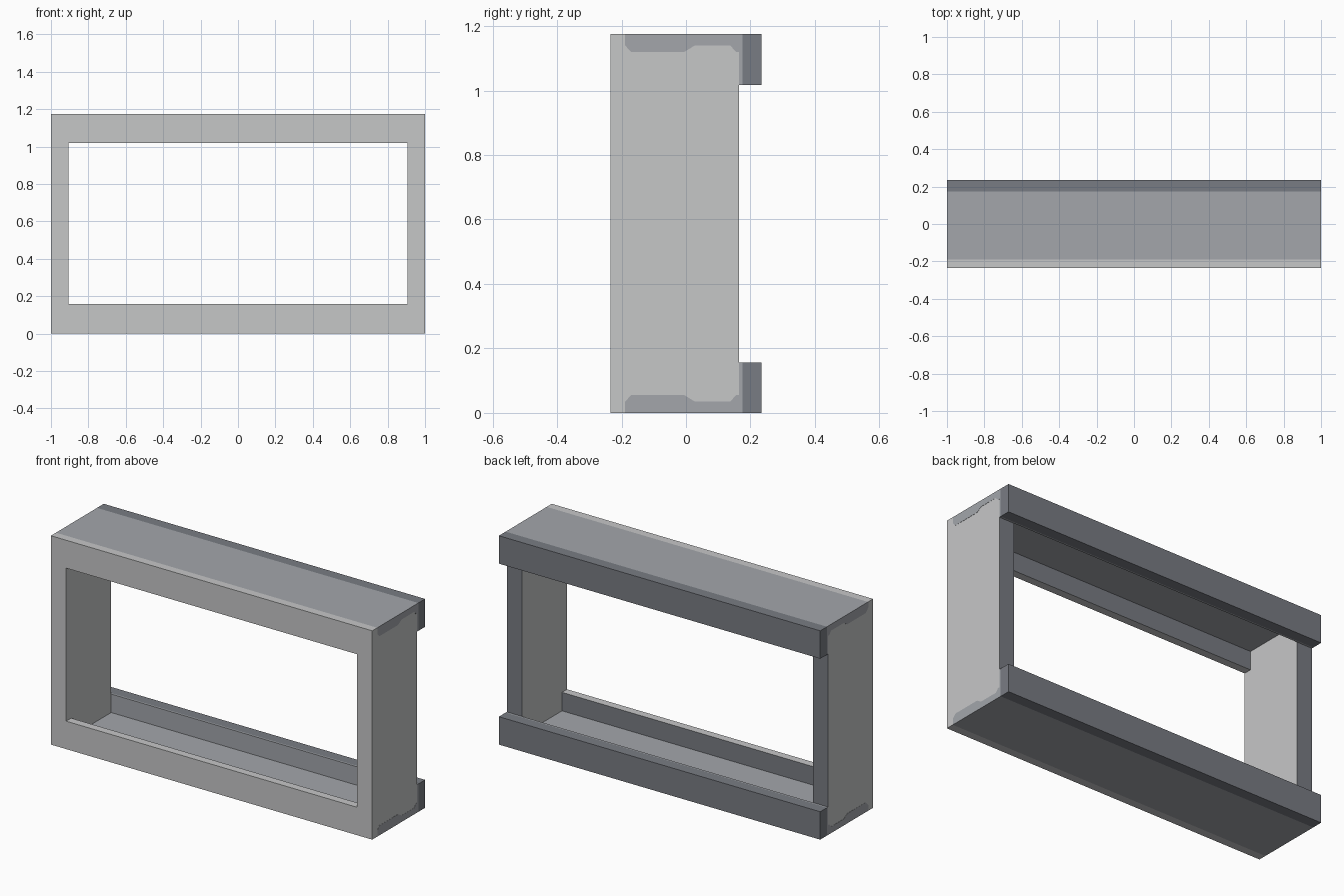
import bpy, bmesh

if "Cube" in bpy.data.objects:
    bpy.data.objects.remove(bpy.data.objects["Cube"])

H = 1.175      # total height
LIP = 0.157    # height of front lips and back rails
T = 0.053      # thickness of top and bottom boards
W = 0.095      # thickness of side boards
Y0, Y1 = -0.235, 0.235
YF, YB = -0.19, 0.165   # back of front frame, back of side boards


def material(name, rgb):
    m = bpy.data.materials.new(name)
    m.diffuse_color = (*rgb, 1)
    m.use_nodes = True
    m.node_tree.nodes["Principled BSDF"].inputs["Base Color"].default_value = m.diffuse_color
    return m


LIGHT = material("light grey", (0.565, 0.570, 0.575))
MID = material("medium grey", (0.366, 0.381, 0.407))
DARK = material("dark slate", (0.191, 0.202, 0.227))


def finish(name, bm, mats, rule=None):
    bmesh.ops.recalc_face_normals(bm, faces=bm.faces)
    bm.normal_update()
    if rule:
        for f in bm.faces:
            f.material_index = rule(f.normal)
    me = bpy.data.meshes.new(name)
    bm.to_mesh(me)
    bm.free()
    for m in mats:
        me.materials.append(m)
    ob = bpy.data.objects.new(name, me)
    bpy.context.collection.objects.link(ob)
    return ob


def box(name, x, y, z, mats, rule=None):
    bm = bmesh.new()
    bmesh.ops.create_cube(bm, size=1)
    for v in bm.verts:
        for i, (a, b) in enumerate((x, y, z)):
            v.co[i] = a if v.co[i] < 0 else b
    return finish(name, bm, mats, rule)


def back_dark(n):
    return 1 if n.y > 0.9 else 0


def end_light(n):
    return 1 if abs(n.x) > 0.9 else 0


# Worn patch outline on the side boards: (y, depth from the edge)
PATCH = [(-0.194, 0), (-0.194, 0.03), (-0.17, 0.055), (-0.005, 0.055),
         (0.026, 0.036), (0.138, 0.036), (0.155, 0.055), (YB, 0.055), (YB, 0)]


def patch(name, sx, top):
    bm = bmesh.new()
    vs = [bm.verts.new((sx * 0.998, y, H - d if top else d)) for y, d in PATCH]
    f = bm.faces.new(vs)
    r = bmesh.ops.extrude_face_region(bm, geom=[f])
    for v in r["geom"]:
        if isinstance(v, bmesh.types.BMVert):
            v.co.x = sx
    return finish(name, bm, [MID])


# Horizontal parts, bottom and top
for label in ("bottom", "top"):
    top = label == "top"

    def span(a, b):
        return (H - b, H - a) if top else (a, b)

    box(label + "_front_lip", (-1, 1), (Y0, YF), span(0, LIP), [LIGHT, DARK], back_dark)
    box(label + "_board", (-0.999, 0.999), (YF, YB), span(0, T), [MID, LIGHT], end_light)
    box(label + "_rail_lining", (-1, 1), (YB, YB + 0.01), span(0, LIP), [MID])
    box(label + "_back_rail", (-1, 1), (YB + 0.01, Y1), span(0, LIP), [DARK])

# Vertical parts, left and right
for label, s in (("left", -1), ("right", 1)):
    def xs(a, b):
        return tuple(sorted((s * a, s * b)))

    box(label + "_front_stile", xs(1 - W, 1), (Y0, YF), (LIP, H - LIP), [LIGHT])
    box(label + "_side_board", xs(1 - W, 0.999), (YF, YB), (T, H - T), [LIGHT, DARK], back_dark)
    patch(label + "_bottom_patch", s, False)
    patch(label + "_top_patch", s, True)
